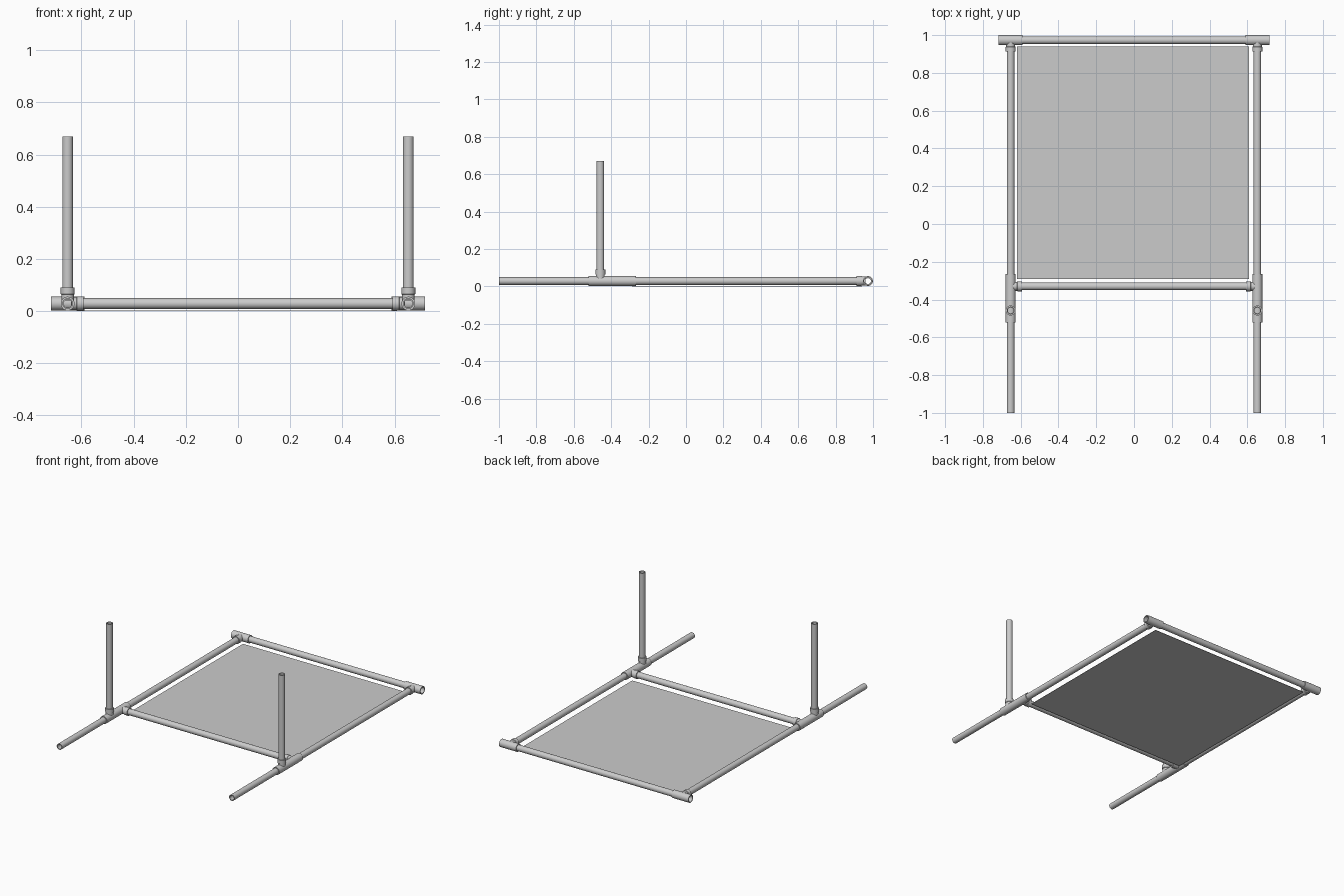
import bpy, bmesh, math
from mathutils import Vector

if "Cube" in bpy.data.objects:
    bpy.data.objects.remove(bpy.data.objects["Cube"])

SIDES = 32
ZC = 0.029            # height of the frame's pipe axes
XP = 0.653            # side rail offset
YB, YF, YV = 0.973, -0.33, -0.458   # back rail, front rail, upright positions
PR, PI = 0.0205, 0.0155             # pipe outer / inner radius
TR, TI = 0.0265, 0.0205             # fitting outer / inner radius
HALF, BR = 0.064, 0.061             # fitting half run / branch length


def lathe(bm, origin, axis, profile):
    """Revolve a closed (distance, radius) profile around an axis."""
    axis = Vector(axis).normalized()
    rot = Vector((0, 0, 1)).rotation_difference(axis)
    rings = []
    for d, r in profile:
        ring = []
        for i in range(SIDES):
            a = 2 * math.pi * i / SIDES
            p = Vector((r * math.cos(a), r * math.sin(a), d))
            ring.append(bm.verts.new(Vector(origin) + rot @ p))
        rings.append(ring)
    for k, a in enumerate(rings):
        b = rings[(k + 1) % len(rings)]
        for i in range(SIDES):
            j = (i + 1) % SIDES
            bm.faces.new((a[i], a[j], b[j], b[i]))


def finish(bm, name):
    bmesh.ops.recalc_face_normals(bm, faces=bm.faces)
    me = bpy.data.meshes.new(name)
    bm.to_mesh(me)
    bm.free()
    ob = bpy.data.objects.new(name, me)
    bpy.context.collection.objects.link(ob)
    bpy.ops.object.select_all(action='DESELECT')
    ob.select_set(True)
    bpy.context.view_layer.objects.active = ob
    bpy.ops.object.shade_smooth_by_angle(angle=math.radians(35))
    return ob


def pipe(name, start, end):
    bm = bmesh.new()
    s, e = Vector(start), Vector(end)
    n = (e - s).length
    lathe(bm, s, e - s, [(0, PI), (0, PR), (n, PR), (n, PI)])
    return finish(bm, name)


def tee(name, centre, run, branch):
    bm = bmesh.new()
    # straight-through sleeve
    lathe(bm, centre, run, [(-HALF, TI), (-HALF, TR), (HALF, TR), (HALF, TI)])
    # side branch: slimmer neck, then collar
    neck = 0.0235
    lathe(bm, centre, branch, [(0.021, 0.019), (0.012, neck), (0.034, neck),
                               (0.036, TR), (BR, TR), (BR, TI), (0.03, TI)])
    return finish(bm, name)


# cross rails
pipe("back_rail", (-XP + 0.02, YB, ZC), (XP - 0.02, YB, ZC))
pipe("front_rail", (-XP + 0.03, YF, ZC), (XP - 0.03, YF, ZC))

# both sides: rails, feet, uprights and tee fittings
for side, s in (("left", -1), ("right", 1)):
    x = s * XP
    pipe(side + "_side_rail", (x, YF + 0.02, ZC), (x, YB - 0.03, ZC))
    pipe(side + "_front_foot", (x, -1, ZC), (x, YV - 0.02, ZC))
    pipe(side + "_upright", (x, YV, ZC + 0.025), (x, YV, 0.67))
    tee(side + "_back_tee", (x, YB, ZC), (1, 0, 0), (0, -1, 0))
    tee(side + "_rail_tee", (x, YF, ZC), (0, 1, 0), (-s, 0, 0))
    tee(side + "_upright_tee", (x, YV, ZC), (0, 1, 0), (0, 0, 1))

# thin floor panel lying on the ground inside the frame
bm = bmesh.new()
bmesh.ops.create_cube(bm, size=1)
for v in bm.verts:
    v.co = Vector((v.co.x * 1.23 - 0.005, v.co.y * 1.23 + 0.325, (v.co.z + 0.5) * 0.002))
finish(bm, "floor_panel")
